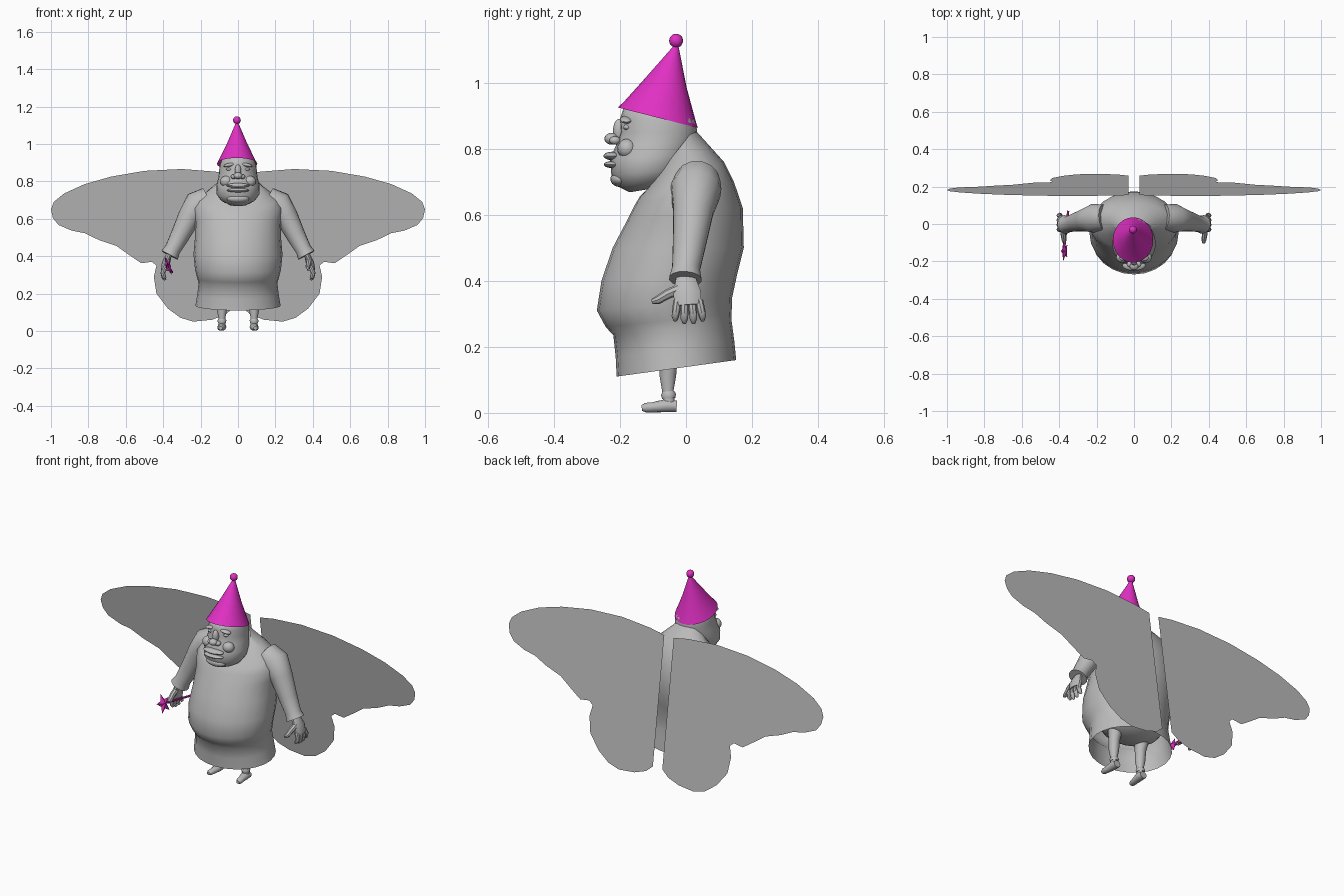
import bpy, bmesh
from math import sin, cos, pi, radians
from mathutils import Vector, Matrix

cube = bpy.data.objects.get("Cube")
if cube:
    bpy.data.objects.remove(cube, do_unlink=True)


def material(name, color):
    m = bpy.data.materials.new(name)
    m.use_nodes = True
    m.diffuse_color = color
    m.node_tree.nodes["Principled BSDF"].inputs["Base Color"].default_value = color
    return m


GREY = material("plain grey", (0.5, 0.5, 0.5, 1))
PINK = material("magenta", (0.75, 0.03, 0.55, 1))


def finish(bm, name, mat, smooth=True):
    bmesh.ops.recalc_face_normals(bm, faces=bm.faces)
    mesh = bpy.data.meshes.new(name)
    bm.to_mesh(mesh)
    bm.free()
    ob = bpy.data.objects.new(name, mesh)
    bpy.context.collection.objects.link(ob)
    mesh.materials.append(mat)
    if smooth:
        bpy.ops.object.select_all(action='DESELECT')
        ob.select_set(True)
        bpy.context.view_layer.objects.active = ob
        bpy.ops.object.shade_smooth_by_angle(angle=radians(42))
    return ob


def skin(name, rings, mat, cap_start=True, cap_end=True):
    """Bridge a list of equal point rings."""
    bm = bmesh.new()
    vs = [[bm.verts.new(p) for p in r] for r in rings]
    n = len(vs[0])
    for a, b in zip(vs, vs[1:]):
        for i in range(n):
            j = (i + 1) % n
            bm.faces.new((a[i], a[j], b[j], b[i]))
    if cap_start:
        bm.faces.new(vs[0])
    if cap_end:
        bm.faces.new(vs[-1])
    return finish(bm, name, mat)


def loft(name, levels, mat, x=0, n=24, **caps):
    """Tilted oval rings: front z, front y, back z, back y, half width."""
    rings = []
    for zf, yf, zb, yb, w in levels:
        ring = []
        for i in range(n):
            a = 2 * pi * i / n
            t = (1 - cos(a)) / 2
            ring.append((x + w * sin(a), yf + (yb - yf) * t, zf + (zb - zf) * t))
        rings.append(ring)
    return skin(name, rings, mat, **caps)


def tube(name, pts, radii, mat=GREY, flat=1.0, n=10, **caps):
    """Round limb along a path; flat squashes it sideways."""
    pts = [Vector(p) for p in pts]
    rings = []
    for i, p in enumerate(pts):
        d = (pts[min(i + 1, len(pts) - 1)] - pts[max(i - 1, 0)]).normalized()
        v = d.cross(Vector((1, 0, 0))).normalized()
        u = v.cross(d)
        rings.append([p + radii[i] * (u * flat * cos(2 * pi * k / n) + v * sin(2 * pi * k / n))
                      for k in range(n)])
    return skin(name, rings, mat, **caps)


def ball(name, loc, size, mat=GREY, tilt=0):
    bm = bmesh.new()
    m = Matrix.Translation(loc) @ Matrix.Rotation(tilt, 4, 'Y') @ Matrix.Diagonal((*size, 1))
    bmesh.ops.create_uvsphere(bm, u_segments=16, v_segments=10, radius=1, matrix=m)
    return finish(bm, name, mat)


# Gown with sagging belly, open at the hem
loft("gown", [
    (.11, -.21, .16, .152, .228), (.17, -.213, .22, .146, .218), (.235, -.22, .28, .138, .21),
    (.26, -.243, .30, .138, .218), (.31, -.27, .35, .14, .23), (.40, -.256, .42, .155, .238),
    (.50, -.222, .50, .175, .23), (.58, -.18, .62, .172, .232), (.63, -.155, .70, .145, .238),
    (.655, -.14, .76, .115, .21), (.665, -.13, .81, .07, .155), (.675, -.12, .86, .025, .10)],
    GREY, cap_start=False)
ball("lower_body", (0, -.03, .28), (.18, .14, .09))

# Head with heavy jaw
loft("head", [
    (.668, -.17, .69, -.04, .05), (.685, -.205, .71, -.02, .09), (.72, -.226, .74, 0, .114),
    (.77, -.23, .78, .02, .116), (.81, -.212, .82, .03, .106), (.85, -.198, .85, .034, .101),
    (.89, -.20, .88, .03, .099), (.92, -.19, .91, .018, .088), (.96, -.13, .96, -.01, .05)], GREY)

# Face
ball("nose_bridge", (0, -.203, .855), (.017, .018, .035))
ball("nose_tip", (0, -.225, .83), (.024, .022, .018))
ball("upper_lip", (0, -.222, .778), (.062, .028, .013))
ball("lower_lip", (0, -.22, .752), (.06, .029, .011))
ball("chin", (0, -.20, .708), (.06, .029, .024))
for s, side in ((1, "left"), (-1, "right")):
    ball(side + "_nostril", (s * .023, -.215, .825), (.016, .017, .013))
    ball(side + "_cheek", (s * .062, -.178, .80), (.034, .03, .03))
    ball(side + "_eye", (s * .045, -.178, .865), (.018, .012, .009))
    ball(side + "_brow", (s * .045, -.18, .888), (.034, .02, .01), tilt=s * .2)

    # Sleeve with flared cuff
    tube(side + "_sleeve",
         [(s * .16, .035, .70), (s * .215, .03, .675), (s * .26, .022, .61),
          (s * .31, .01, .51), (s * .35, .0, .435), (s * .366, -.002, .405)],
         [.07, .078, .062, .051, .043, .05], n=14)
    # Hand, fingers and thumb
    tube(side + "_palm",
         [(s * .355, 0, .425), (s * .372, 0, .40), (s * .385, .003, .365), (s * .392, .006, .325)],
         [.028, .033, .044, .042], flat=.5)
    for k in range(4):
        y = -.026 + .022 * k
        drop = .008 if k in (0, 3) else 0
        tube(side + "_finger_%d" % (k + 1),
             [(s * .39, y, .34), (s * .402, y * 1.15, .31), (s * .396, y * 1.25, .283 + drop),
              (s * .388, y * 1.25, .272 + drop)],
             [.012, .0125, .011, .006], n=8)
    tube(side + "_thumb",
         [(s * .38, -.02, .375), (s * .378, -.055, .36), (s * .374, -.085, .342),
          (s * .372, -.103, .337)],
         [.016, .015, .013, .008], n=8)

    # Leg, ankle roll and foot
    x = s * .086
    tube(side + "_leg",
         [(x, -.04, .25), (x, -.052, .17), (x, -.055, .11), (x, -.055, .06), (x, -.05, .02)],
         [.042, .029, .026, .017, .02])
    tube(side + "_ankle_roll", [(x, -.054, .065), (x, -.053, .056), (x, -.052, .044)],
         [.019, .024, .021])
    tube(side + "_foot",
         [(x, -.028, .02), (x, -.06, .022), (x + s * .004, -.1, .017), (x + s * .007, -.122, .016),
          (x + s * .007, -.134, .015)],
         [.018, .021, .016, .015, .009], flat=1.15)

    # Wing: one flat leaning sheet
    outline = [(.03, .835), (.12, .852), (.30, .866), (.50, .856), (.68, .825), (.82, .785),
               (.93, .735), (.985, .69), (1.0, .65), (.99, .605), (.96, .567), (.89, .537),
               (.82, .523), (.745, .487), (.65, .455), (.58, .405), (.516, .362), (.46, .37),
               (.436, .35), (.45, .29), (.436, .20), (.375, .12), (.307, .07), (.238, .05),
               (.14, .06), (.07, .085), (.03, .12)]
    bm = bmesh.new()
    bm.faces.new([bm.verts.new((s * px, .15 + (.865 - pz) * .145, pz)) for px, pz in outline])
    bmesh.ops.triangulate(bm, faces=bm.faces)
    finish(bm, side + "_wing", GREY, smooth=False)

# Pointed hat and bobble
loft("hat", [(.925, -.207, .863, .036, .108), (.94, -.19, .885, .029, .098),
             (1.02, -.118, .985, .002, .054), (1.112, -.037, 1.112, -.023, .007)],
     PINK, x=-.005, cap_start=False)
ball("hat_bobble", (-.006, -.03, 1.127), (.021, .021, .021), PINK)

# Wand: rod and five-pointed star
tube("wand_rod", [(-.352, .07, .315), (-.374, -.14, .345)], [.006, .006], PINK, n=8)
bm = bmesh.new()
place = Matrix.Translation((-.372, -.145, .345)) @ Matrix.Rotation(radians(-20), 4, 'Y')
rim = []
for i in range(10):
    r = .026 if i % 2 else .056
    a = pi * i / 5
    rim.append(bm.verts.new(place @ Vector((0, r * sin(a), r * cos(a)))))
for s in (1, -1):
    peak = bm.verts.new(place @ Vector((s * .014, 0, 0)))
    for i in range(10):
        bm.faces.new((rim[i], rim[(i + 1) % 10], peak))
finish(bm, "wand_star", PINK, smooth=False)
